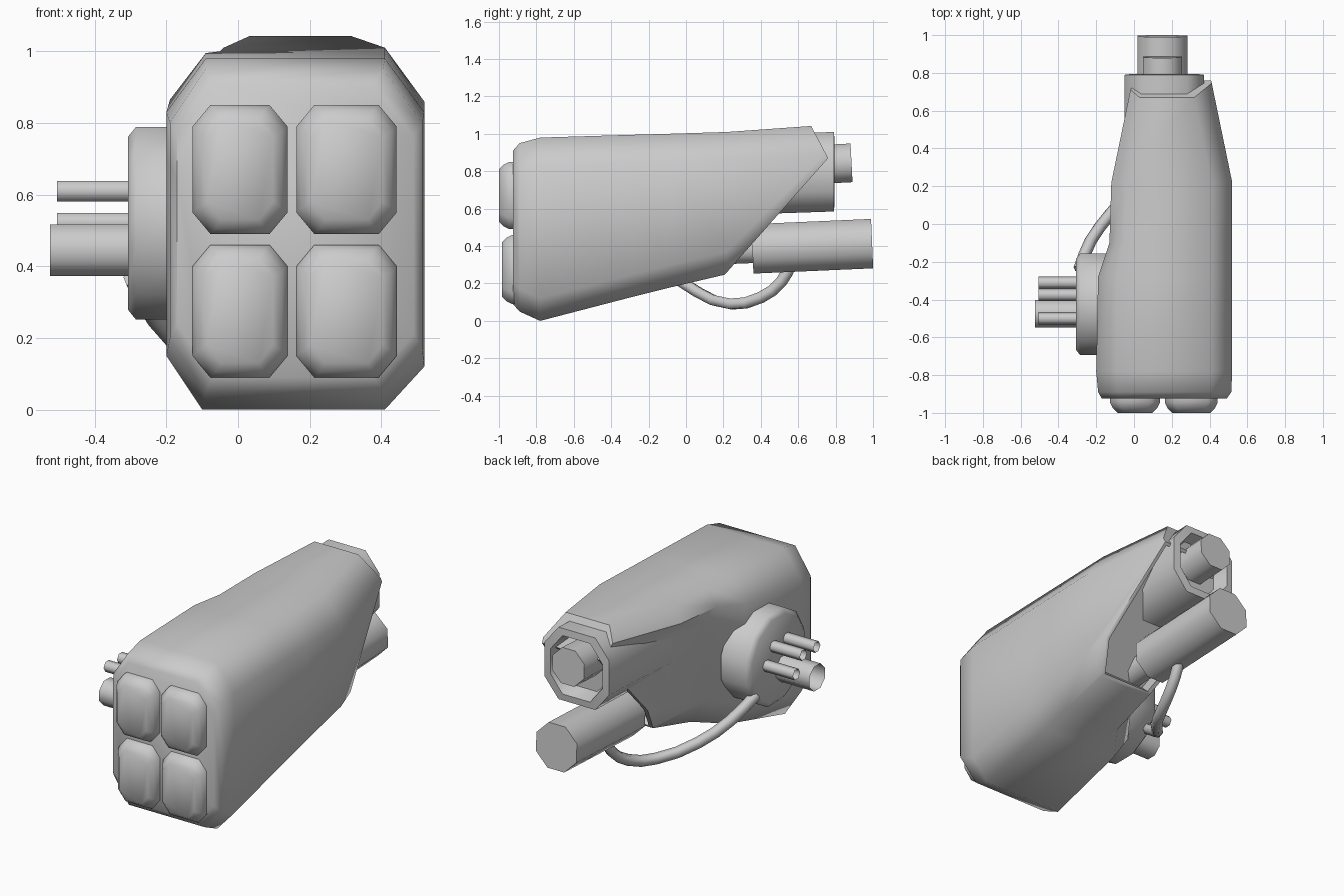
import bpy, bmesh, math
from mathutils import Vector, Matrix

if "Cube" in bpy.data.objects:
    bpy.data.objects.remove(bpy.data.objects["Cube"])


def finish(name, bm, angle=40):
    bmesh.ops.recalc_face_normals(bm, faces=bm.faces[:])
    me = bpy.data.meshes.new(name)
    bm.to_mesh(me)
    bm.free()
    ob = bpy.data.objects.new(name, me)
    bpy.context.collection.objects.link(ob)
    bpy.ops.object.select_all(action='DESELECT')
    ob.select_set(True)
    bpy.context.view_layer.objects.active = ob
    bpy.ops.object.shade_smooth_by_angle(angle=math.radians(angle))
    return ob


def loft(rings, caps=True):
    bm = bmesh.new()
    vs = [[bm.verts.new(p) for p in r] for r in rings]
    n = len(vs[0])
    for a, b in zip(vs, vs[1:]):
        for i in range(n):
            bm.faces.new((a[i], a[(i + 1) % n], b[(i + 1) % n], b[i]))
    if caps:
        bm.faces.new(vs[0])
        bm.faces.new(vs[-1])
    return bm


def octagon(x0, x1, z0, z1, cx, cz, y):
    return [(x0 + cx, y, z0), (x1 - cx, y, z0), (x1, y, z0 + cz), (x1, y, z1 - cz),
            (x1 - cx, y, z1), (x0 + cx, y, z1), (x0, y, z1 - cz), (x0, y, z0 + cz)]


def tube(name, a, b, r, sides=8, caps=True):
    a, b = Vector(a), Vector(b)
    d = b - a
    bm = bmesh.new()
    m = (Matrix.Translation((a + b) / 2) @ d.to_track_quat('Z', 'Y').to_matrix().to_4x4()
         @ Matrix.Rotation(math.pi / sides, 4, 'Z'))
    bmesh.ops.create_cone(bm, cap_ends=caps, segments=sides, radius1=r, radius2=r,
                          depth=d.length, matrix=m)
    return finish(name, bm, 62)


# main shell: octagonal sections along y, with the left wall tucked in towards the rear
def shell_ring(y, xl, xi, xr, zb, zt, drop, c):
    return [(xr - .11, y, zt), (xr, y, zt - .15), (xr, y, zb + .12), (xr - .11, y, zb),
            (xi + .10, y, zb), (xi, y, zb + .15), (xi, y, zt - drop - .12),
            (xl, y, zt - drop), (xl + c, y, zt)]


bm = loft([shell_ring(*s) for s in (
    (-.925, -.17, -.17, .49, .09, .91, .15, .10),
    (-.89, -.19, -.19, .515, .05, .95, .15, .10),
    (-.78, -.20, -.20, .52, .0, .98, .15, .11),
    (-.28, -.19, -.19, .52, .13, .995, .13, .10),
    (-.10, -.13, -.06, .52, .175, 1.0, .10, .08),
    (.22, -.12, -.03, .52, .25, 1.01, .09, .08),
    (.85, .01, .03, .39, .41, 1.055, .08, .05))])

# cut the rear on two slants, then recess the lower one to leave a rim
for point, normal in (((0, .67, 1.04), (0, .17, .09)), ((0, .76, .87), (0, .62, -.55))):
    res = bmesh.ops.bisect_plane(bm, geom=bm.verts[:] + bm.edges[:] + bm.faces[:],
                                 plane_co=point, plane_no=normal, clear_outer=True)
    edges = [e for e in res['geom_cut'] if isinstance(e, bmesh.types.BMEdge)]
    cut = bmesh.ops.edgenet_fill(bm, edges=edges)['faces']
bmesh.ops.recalc_face_normals(bm, faces=bm.faces[:])
bmesh.ops.inset_region(bm, faces=cut, thickness=.025)
bmesh.ops.inset_region(bm, faces=cut, thickness=.004, depth=-.06)
finish("main_shell", bm, 58)

# barrel housing with a recessed mouth
finish("barrel_housing", loft([
    octagon(-.03, .37, .54, .96, .10, .10, .1),
    octagon(-.05, .37, .575, 1.0, .09, .11, .5),
    octagon(-.05, .37, .585, 1.01, .09, .11, .79),
    octagon(-.01, .33, .625, .97, .08, .10, .795),
    octagon(.01, .31, .645, .95, .08, .09, .70)]), 58)
tube("upper_barrel", (.15, .6, .83), (.15, .885, .845), .112)
tube("lower_barrel", (.15, .355, .385), (.15, .995, .413), .143)
tube("lower_barrel_mount", (.15, .05, .37), (.15, .4, .385), .08)

# four domed front pads
for row, z0, z1, yb, yf in (("upper", .49, .85, -.915, -1.0), ("lower", .09, .46, -.90, -.985)):
    for side, x0, x1 in (("left", -.127, .138), ("right", .163, .443)):
        bm = loft([octagon(x0, x1, z0, z1, .05, .06, yb),
                   octagon(x0, x1, z0, z1, .05, .06, yb - .03),
                   octagon(x0 + .015, x1 - .015, z0 + .015, z1 - .015, .05, .06, yb - .06),
                   octagon(x0 + .04, x1 - .04, z0 + .04, z1 - .04, .04, .05, yf)])
        finish(row + "_" + side + "_pad", bm, 60)


# side disc with a bevelled outer edge
def disc_ring(x, r):
    return [(x, -.425 + r * math.cos(math.tau * (i + .5) / 12),
             .52 + r * math.sin(math.tau * (i + .5) / 12)) for i in range(12)]


finish("side_disc", loft([disc_ring(-.12, .278), disc_ring(-.285, .278),
                          disc_ring(-.307, .25)]), 60)

# open pipes standing out of the disc
for i, (y, z, r, x) in enumerate(((-.475, .445, .078, -.525), (-.50, .61, .033, -.505),
                                  (-.375, .61, .033, -.505), (-.31, .52, .033, -.505))):
    tube("disc_pipe_%d" % (i + 1), (-.29, y, z), (x, y, z), r, 8 if i == 0 else 6, False)

# drooping cable from the disc to the lower barrel
cu = bpy.data.curves.new("cable", 'CURVE')
cu.dimensions = '3D'
cu.bevel_depth = .032
cu.bevel_resolution = 1
cu.resolution_u = 2
cu.use_fill_caps = True
path = ((-.29, -.24, .37), (-.23, -.09, .26), (-.12, .06, .155), (.03, .24, .09),
        (.10, .40, .125), (.13, .51, .21), (.14, .56, .30))
sp = cu.splines.new('BEZIER')
sp.bezier_points.add(len(path) - 1)
for bp, p in zip(sp.bezier_points, path):
    bp.co = p
    bp.handle_left_type = bp.handle_right_type = 'AUTO'
bpy.context.collection.objects.link(bpy.data.objects.new("cable", cu))
